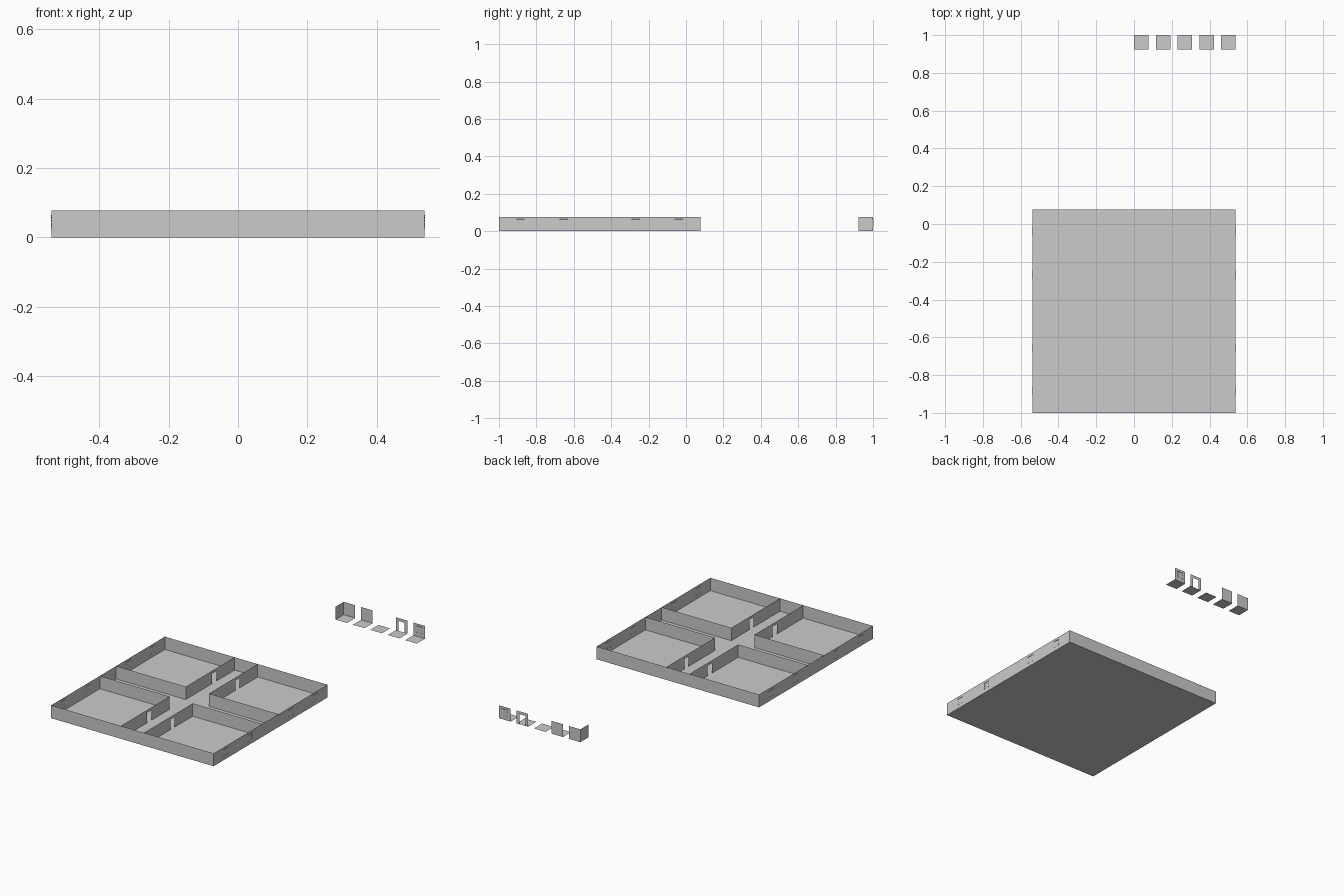
import bpy, bmesh
from mathutils import Matrix, Vector
from math import pi

if "Cube" in bpy.data.objects:
    bpy.data.objects.remove(bpy.data.objects["Cube"])

T = 1 / 13            # tile size, also the wall height
X0, Y0 = -7 * T, -1.0  # front left corner of the floor plan


def finish(bm, name):
    bmesh.ops.remove_doubles(bm, verts=bm.verts, dist=1e-5)
    me = bpy.data.meshes.new(name)
    bm.to_mesh(me)
    bm.free()
    ob = bpy.data.objects.new(name, me)
    bpy.context.collection.objects.link(ob)
    return ob


def face(bm, pts):
    bm.faces.new([bm.verts.new(p) for p in pts])


def floor(bm, x, y, w, d):
    face(bm, [(x, y, 0), (x + w, y, 0), (x + w, y + d, 0), (x, y + d, 0)])


def wall(bm, a, b, z0=0, z1=T):
    face(bm, [(*a, z0), (*b, z0), (*b, z1), (*a, z1)])


def door_wall(bm, a, b):
    # one tile of wall with a doorway cut to the floor
    a, b = Vector(a), Vector(b)
    l, r, h = a.lerp(b, .24), a.lerp(b, .76), T * .78
    pts = [(*a, 0), (*l, 0), (*l, h), (*r, h), (*r, 0), (*b, 0), (*b, T), (*a, T)]
    face(bm, pts)


def bar(bm, p, q, r):
    p, q = Vector(p), Vector(q)
    rot = (q - p).to_track_quat('Z', 'Y').to_matrix().to_4x4()
    bmesh.ops.create_cone(bm, cap_ends=True, segments=6, radius1=r, radius2=r,
                          depth=(q - p).length,
                          matrix=Matrix.Translation((p + q) / 2) @ rot)


def shackles(name, loc, angle):
    # thin rail with two hanging chains and cuffs, on the wall plane
    bm = bmesh.new()
    bar(bm, (-.022, 0, .062), (.022, 0, .062), .0022)
    for s in (-1, 1):
        x = s * .016
        for k in range(4):
            z = .058 - k * .008
            bar(bm, (x, 0, z), (x, 0, z - .006), .0012)
        bar(bm, (x - .004, 0, .024), (x + .004, 0, .024), .0015)
    ob = finish(bm, name)
    ob.location = loc
    ob.rotation_euler.z = angle


def P(i, j):
    return (X0 + i * T, Y0 + j * T)


# main floor
bm = bmesh.new()
floor(bm, X0, Y0, 14 * T, 14 * T)
finish(bm, "main_floor")

# outer walls
bm = bmesh.new()
ring = [P(0, 0), P(14, 0), P(14, 14), P(0, 14)]
for k in range(4):
    wall(bm, ring[k], ring[(k + 1) % 4])
finish(bm, "outer_walls")

# room walls along the crossing corridors, each with one doorway
bm = bmesh.new()
for i in (6, 8):
    for j in (0, 8):
        wall(bm, P(i, j), P(i, j + 3))
        door_wall(bm, P(i, j + 3), P(i, j + 4))
        wall(bm, P(i, j + 4), P(i, j + 6))
for j in (6, 8):
    for i in (0, 8):
        wall(bm, P(i, j), P(i + 6, j))
finish(bm, "room_walls")

# wall fittings on both side walls
for side, i in (("left", 0), ("right", 14)):
    for n, j in enumerate((1.5, 4.5, 9.5, 12.5)):
        shackles(f"{side}_wall_fitting_{n + 1}", (*P(i, j), 0), pi / 2)

# row of loose sample tiles
for n, name in enumerate(("corner", "wall", "floor", "door", "fitting")):
    x, y = n * 1.5 * T, 1 - T
    bm = bmesh.new()
    floor(bm, x, y, T, T)
    a, b = (x, 1), (x + T, 1)
    if name == "door":
        door_wall(bm, a, b)
    elif name != "floor":
        wall(bm, a, b)
    if name == "corner":
        wall(bm, (x, y), (x, 1))
    finish(bm, f"{name}_tile")
shackles("sample_fitting", (6.5 * T, 1, 0), 0)
